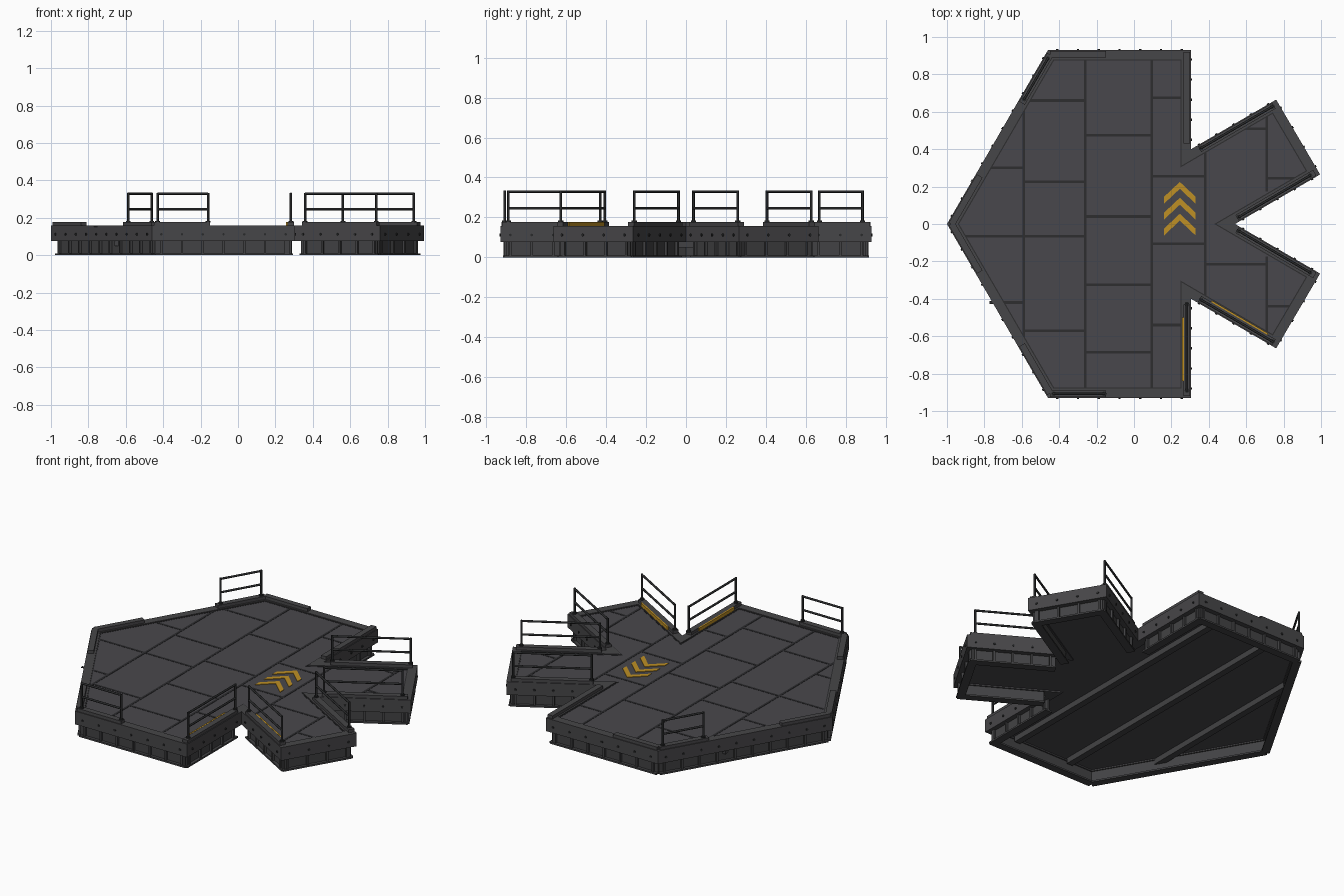
import bpy, bmesh, math
from mathutils import Vector, Matrix

if "Cube" in bpy.data.objects:
    bpy.data.objects.remove(bpy.data.objects["Cube"])


def mat(name, r, g, b):
    m = bpy.data.materials.new(name)
    m.diffuse_color = (r, g, b, 1)
    m.use_nodes = True
    m.node_tree.nodes["Principled BSDF"].inputs["Base Color"].default_value = m.diffuse_color
    return m


DECK = mat("deck grey", .066, .064, .072)
FRAME = mat("frame grey", .062, .061, .065)
SKIRT = mat("skirt grey", .055, .055, .058)
SEAM = mat("seam dark", .026, .026, .028)
RAIL = mat("rail dark", .022, .023, .024)
YELLOW = mat("hazard yellow", .52, .28, .018)

# Outline, counter-clockwise, mirrored in y
half = [(-.46, -.93), (.305, -.93), (.305, -.4), (.76, -.665), (.995, -.265)]
PTS = [Vector(p) for p in [(-1, 0)] + half + [(.54, 0)] + [(x, -y) for x, y in half[::-1]]]
N = len(PTS)


def edge(i):
    p, q = PTS[i % N], PTS[(i + 1) % N]
    d = (q - p).normalized()
    return p, d, Vector((-d.y, d.x)), (q - p).length


def inset(w):
    out = []
    for i in range(N):
        n0, n1 = edge(i - 1)[2], edge(i)[2]
        out.append(PTS[i] + (n0 + n1) * (w / (1 + n0.dot(n1))))
    return out


def finish(name, bm, material, smooth=False):
    bmesh.ops.recalc_face_normals(bm, faces=bm.faces)
    me = bpy.data.meshes.new(name)
    bm.to_mesh(me)
    bm.free()
    me.materials.append(material)
    ob = bpy.data.objects.new(name, me)
    bpy.context.collection.objects.link(ob)
    if smooth:
        for f in me.polygons:
            f.use_smooth = len(f.vertices) == 4
    return ob


def prism(bm, pts, z0, z1):
    lo = [bm.verts.new((p[0], p[1], z0)) for p in pts]
    hi = [bm.verts.new((p[0], p[1], z1)) for p in pts]
    bm.faces.new(lo[::-1])
    bm.faces.new(hi)
    for i in range(len(pts)):
        j = (i + 1) % len(pts)
        bm.faces.new((lo[i], lo[j], hi[j], hi[i]))


def edge_box(bm, i, d0, d1, w0, w1, z0, z1):
    """Box running along outline edge i, between insets w0 and w1."""
    p, d, n, _ = edge(i)
    prism(bm, [p + d * a + n * b for a, b in ((d0, w0), (d1, w0), (d1, w1), (d0, w1))], z0, z1)


def rod(bm, a, b, r, seg=8):
    v = b - a
    m = Matrix.Translation((a + b) / 2) @ v.to_track_quat('Z', 'Y').to_matrix().to_4x4()
    bmesh.ops.create_cone(bm, cap_ends=True, segments=seg, radius1=r, radius2=r,
                          depth=v.length, matrix=m)


# Deck slab
bm = bmesh.new()
prism(bm, inset(.046), .085, .153)
finish("deck_slab", bm, DECK)

# Perimeter rim
bm = bmesh.new()
rings = [[bm.verts.new((p.x, p.y, z)) for p in inset(w)]
         for w, z in ((0, .077), (0, .158), (.05, .158), (.05, .077))]
for k in range(4):
    a, b = rings[k], rings[(k + 1) % 4]
    for i in range(N):
        j = (i + 1) % N
        bm.faces.new((a[i], a[j], b[j], b[i]))
finish("perimeter_rim", bm, FRAME)

# Recessed skirt beams with stiffeners, and rim bolts
web, stiff, bolts = bmesh.new(), bmesh.new(), bmesh.new()
for i in range(N):
    p, d, n, L = edge(i)
    edge_box(web, i, .02, L - .02, .03, .042, .005, .086)
    edge_box(web, i, .02, L - .02, .012, .06, 0, .01)
    count = max(2, round((L - .1) / .11))
    for k in range(count + 1):
        t = .05 + (L - .1) * k / count
        edge_box(stiff, i, t - .006, t + .006, .016, .032, .008, .08)
        c = p + d * t
        a = Vector((c.x, c.y, .112))
        rod(bolts, a + n.to_3d() * .004, a - n.to_3d() * .005, .007, 6)
finish("skirt_beams", web, SKIRT)
finish("skirt_stiffeners", stiff, SKIRT)
finish("rim_bolts", bolts, RAIL)

# Beams under the deck
bm = bmesh.new()
for x, y in ((-.64, .56), (-.26, .87), (.12, .87)):
    prism(bm, [(x - .02, -y), (x + .02, -y), (x + .02, y), (x - .02, y)], .05, .09)
finish("underside_beams", bm, SKIRT)

# Panel seams: (x0, y0, x1, y1)
bm = bmesh.new()
SEAMS = [(-.59, -.65, -.59, .65), (-.26, -.88, -.26, .88), (.095, -.88, .095, .88),
         (.38, -.38, .38, .38), (.71, .18, .71, .57), (.71, -.57, .71, -.18)]
rows = [(-.765, -.59, (.3, -.42)), (-.9, -.59, (-.065,)), (-.59, -.26, (.66, .225, -.065, -.57)),
        (-.26, .095, (.475, .04, -.325, -.685)), (.095, .26, (.675, -.54)),
        (.095, .38, (.255, -.105)), (.58, .71, (.51,)), (.71, .86, (.245,)),
        (.38, .71, (-.215,)), (.71, .86, (-.44,))]
SEAMS += [(a, y, b, y) for a, b, ys in rows for y in ys]
for x0, y0, x1, y1 in SEAMS:
    w = .007
    prism(bm, [(x0 - w, y0 - w), (x1 + w, y0 - w), (x1 + w, y1 + w), (x0 - w, y1 + w)], .150, .1545)
# Dark line inside the rim
a, b = inset(.049), inset(.056)
for i in range(N):
    j = (i + 1) % N
    prism(bm, [a[i], a[j], b[j], b[i]], .150, .1545)
finish("panel_seams", bm, SEAM)

# Painted chevrons
bm = bmesh.new()
for k in range(3):
    y = .225 - .085 * k
    for s in (-1, 1):
        prism(bm, [(.245, y), (.245 + s * .085, y - .08), (.245 + s * .085, y - .117),
                   (.245, y - .037)], .152, .156)
finish("chevrons", bm, YELLOW)

# Kerbs on parts of the edges, mirrored in y
bm = bmesh.new()
for i, d0, d1 in ((0, .01, .31), (0, .76, 1.06), (1, .01, .31), (2, .01, .5),
                  (3, .04, .5), (5, .02, .5)):
    L = edge(i)[3]
    for e, u, v in ((i, d0, d1), (N - 1 - i, L - d1, L - d0)):
        edge_box(bm, e, u, v, .005, .04, .15, .177)
finish("edge_kerbs", bm, FRAME)

# Yellow strips on two kerbs
bm = bmesh.new()
for i, d0, d1 in ((2, .09, .43), (3, .1, .45)):
    edge_box(bm, i, d0, d1, .039, .048, .155, .178)
finish("kerb_strips", bm, YELLOW)

# Railings
for k, (i, d0, d1) in enumerate(((1, .03, .3), (2, .04, .5), (3, .05, .49), (8, .037, .477),
                                 (5, .05, .49), (6, .037, .477), (11, .04, .29))):
    p, d, n, L = edge(i)
    bm = bmesh.new()
    ends = [(p + d * t + n * .022).to_3d() for t in (d0, d1)]
    up = Vector((0, 0, 1))
    for e in ends:
        rod(bm, e + up * .17, e + up * .334, .0065)
        rod(bm, e + up * .175, e + up * .184, .013)
    for z in (.246, .329):
        rod(bm, ends[0] + up * z, ends[1] + up * z, .0065)
    finish("railing_%d" % (k + 1), bm, RAIL, True)
